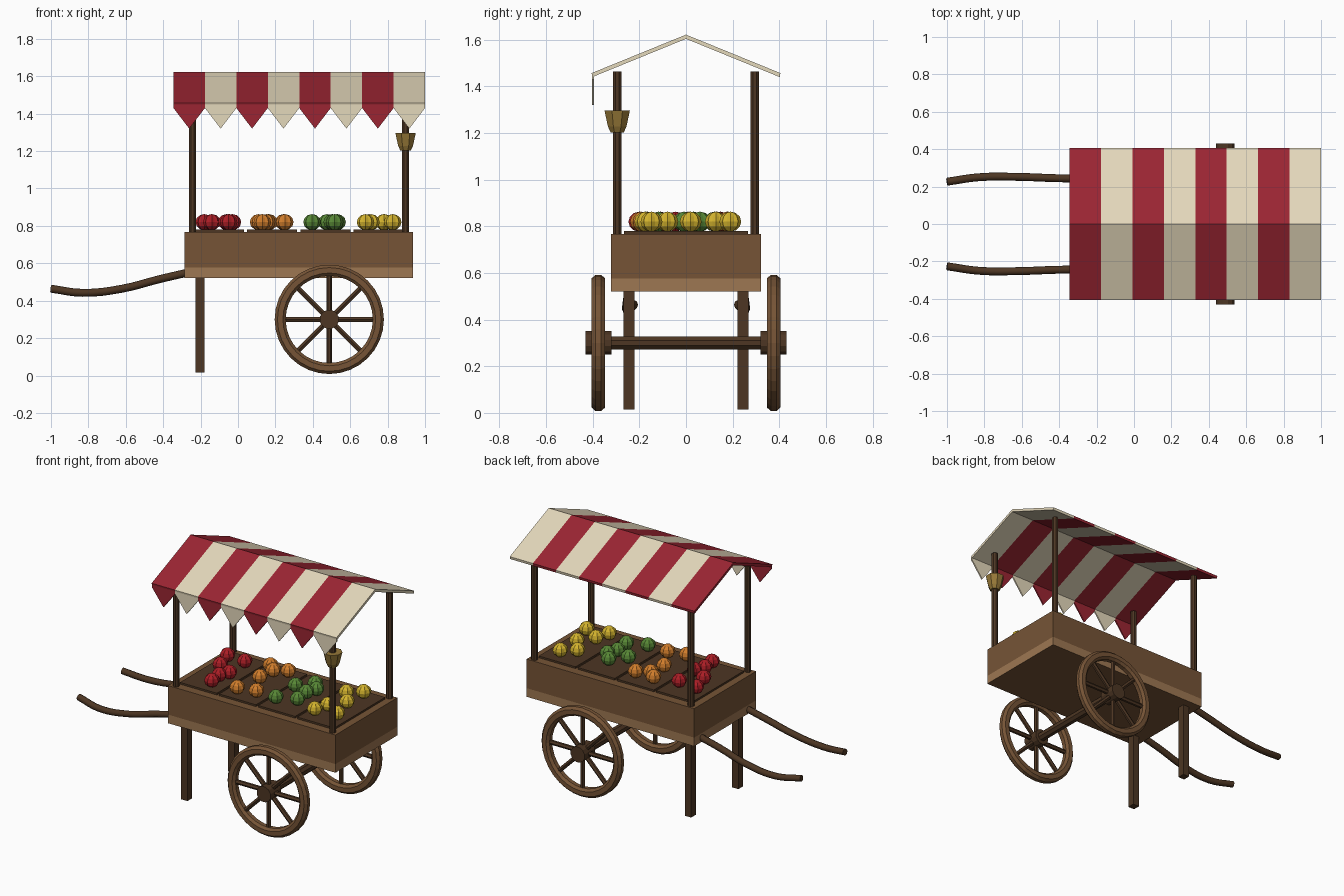
import bpy, bmesh, math
from mathutils import Vector, Matrix

if "Cube" in bpy.data.objects:
    bpy.data.objects.remove(bpy.data.objects["Cube"])


def material(name, r, g, b):
    m = bpy.data.materials.new(name)
    lin = [((c / 255 + 0.055) / 1.055) ** 2.4 for c in (r, g, b)]
    m.diffuse_color = (*lin, 1)
    m.use_nodes = True
    m.node_tree.nodes["Principled BSDF"].inputs["Base Color"].default_value = m.diffuse_color
    return m


RED = material("canopy_red", 155, 37, 50)
CREAM = material("canopy_cream", 228, 216, 187)
BROWN = material("wood_brown", 118, 84, 54)
LIGHT = material("wood_light", 158, 119, 82)
DARK = material("wood_dark", 77, 54, 35)
BRASS = material("brass", 150, 120, 56)
FRUITS = {"red": material("produce_red", 172, 30, 38),
          "orange": material("produce_orange", 210, 126, 44),
          "green": material("produce_green", 88, 136, 54),
          "yellow": material("produce_yellow", 212, 180, 46)}


def finish(name, bm, *mats):
    bmesh.ops.recalc_face_normals(bm, faces=bm.faces[:])
    me = bpy.data.meshes.new(name)
    bm.to_mesh(me)
    bm.free()
    for m in mats:
        me.materials.append(m)
    ob = bpy.data.objects.new(name, me)
    bpy.context.collection.objects.link(ob)
    return ob


def add_box(bm, lo, hi):
    lo, hi = Vector(lo), Vector(hi)
    mat = Matrix.Translation((lo + hi) / 2) @ Matrix.Diagonal((*(hi - lo), 1))
    bmesh.ops.create_cube(bm, size=1, matrix=mat)


def box(name, lo, hi, mat):
    bm = bmesh.new()
    add_box(bm, lo, hi)
    return finish(name, bm, mat)


def add_rod(bm, a, b, r, sides=8):
    a, b = Vector(a), Vector(b)
    rot = (b - a).to_track_quat('Z', 'Y').to_matrix().to_4x4()
    twist = Matrix.Rotation(math.pi / sides, 4, 'Z')
    bmesh.ops.create_cone(bm, cap_ends=True, segments=sides, radius1=r, radius2=r,
                          depth=(b - a).length,
                          matrix=Matrix.Translation((a + b) / 2) @ rot @ twist)


def rod(name, a, b, r, mat, sides=8):
    bm = bmesh.new()
    add_rod(bm, a, b, r, sides)
    return finish(name, bm, mat)


def prism(name, outline, offset, mat):
    """Extrude a flat outline by an offset vector."""
    bm = bmesh.new()
    f = bm.faces.new([bm.verts.new(p) for p in outline])
    ext = bmesh.ops.extrude_face_region(bm, geom=[f])
    bmesh.ops.translate(bm, vec=offset,
                        verts=[v for v in ext["geom"] if isinstance(v, bmesh.types.BMVert)])
    return finish(name, bm, mat)


# Cart body with a lighter band around the bottom
bm = bmesh.new()
add_box(bm, (-0.285, -0.322, 0.52), (0.935, 0.322, 0.768))
bmesh.ops.bisect_plane(bm, geom=bm.verts[:] + bm.edges[:] + bm.faces[:],
                       plane_co=(0, 0, 0.577), plane_no=(0, 0, 1))
for f in bm.faces:
    if f.calc_center_median().z < 0.577 and abs(f.normal.z) < 0.5:
        f.material_index = 1
finish("cart_body", bm, BROWN, LIGHT)

# Display trays and produce
SPOTS = {
    "red": [(-.18, .148), (-.046, .136), (-.14, .016), (-.03, -.046), (-.05, -.2), (-.06, -.11)],
    "orange": [(.11, .18), (.244, .175), (.153, .009), (.165, .13), (.13, -.193), (.25, -.165)],
    "green": [(.476, .123), (.396, .032), (.504, -.009), (.396, -.171), (.517, -.118), (.53, .06)],
    "yellow": [(.782, .19), (.70, .128), (.78, .02), (.711, -.08), (.682, -.175), (.827, -.148)],
}
for i, (colour, spots) in enumerate(SPOTS.items()):
    cx = -0.1025 + 0.285 * i
    box(colour + "_tray", (cx - 0.134, -0.265, 0.76), (cx + 0.134, 0.265, 0.78), DARK)
    bm = bmesh.new()
    for x, y in spots:
        new = bmesh.ops.create_uvsphere(bm, u_segments=16, v_segments=6, radius=1)["verts"]
        for v in new:
            lobe = round(math.atan2(v.co.y, v.co.x) / (math.pi / 8))
            k = 0.047 * (0.87 if lobe % 2 else 1)
            v.co = Vector((x + v.co.x * k, y + v.co.y * k, 0.82 + v.co.z * 0.043))
    finish(colour + "_produce", bm, FRUITS[colour])

# Corner posts
for x in (-0.243, 0.896):
    for y in (-0.295, 0.295):
        rod("post", (x, y, 0.76), (x, y, 1.465), 0.0205, DARK)

# Striped gable canopy with pointed flags along the front
X0, W = -0.345, 1.345 / 8
for i in range(8):
    a, b = X0 + i * W, X0 + (i + 1) * W
    mat = CREAM if i % 2 else RED
    section = [(-0.405, 1.457), (0, 1.622), (0.405, 1.457),
               (0.402, 1.440), (0, 1.604), (-0.402, 1.440)]
    prism("canopy_stripe", [(a, y, z) for y, z in section], (W, 0, 0), mat)
    flag = [(a, 1.447), (b, 1.447), (b, 1.43), ((a + b) / 2, 1.32), (a, 1.43)]
    prism("canopy_flag", [(x, -0.403, z) for x, z in flag], (0, 0.009, 0), mat)

# Lantern on the front right post
bm = bmesh.new()
rings = []
for r, z in ((0.03, 1.202), (0.043, 1.228), (0.059, 1.297)):
    rings.append([bm.verts.new((0.896 + r * math.cos(t), -0.295 + r * math.sin(t), z))
                  for t in [(k + 0.5) * math.pi / 4 for k in range(8)]])
for lo, hi in zip(rings, rings[1:]):
    for k in range(8):
        j = (k + 1) % 8
        bm.faces.new((lo[k], lo[j], hi[j], hi[k]))
bm.faces.new(rings[0])
bm.faces.new(rings[-1])
finish("lantern", bm, BRASS)

# Wheels: bevelled rim, spokes and hub
CX, CZ, N = 0.488, 0.30, 32
SECTION = [(0.292, 0.012), (0.277, 0.029), (0.248, 0.029), (0.233, 0.014),
           (0.233, -0.014), (0.248, -0.029), (0.277, -0.029), (0.292, -0.012)]
for s in (-1, 1):
    cy = 0.376 * s
    bm = bmesh.new()
    loops = []
    for k in range(N):
        t = 2 * math.pi * k / N
        loops.append([bm.verts.new((CX + r * math.cos(t), cy + y, CZ + r * math.sin(t)))
                      for r, y in SECTION])
    for k in range(N):
        p, q = loops[k], loops[(k + 1) % N]
        for m in range(len(SECTION)):
            n = (m + 1) % len(SECTION)
            bm.faces.new((p[m], p[n], q[n], q[m]))
    finish("wheel_rim", bm, BROWN)
    bm = bmesh.new()
    for k in range(4):
        d = Vector((math.cos(k * math.pi / 4), 0, math.sin(k * math.pi / 4))) * 0.24
        c = Vector((CX, cy, CZ))
        add_rod(bm, c - d, c + d, 0.015, 6)
    finish("wheel_spokes", bm, DARK)
    rod("wheel_hub", (CX, 0.32 * s, CZ), (CX, 0.43 * s, CZ), 0.052, DARK, 12)
    # Rear legs
    box("leg", (-0.226, 0.245 * s - 0.024, 0.015), (-0.18, 0.245 * s + 0.024, 0.53), DARK)
    # Curved pull handles
    cu = bpy.data.curves.new("handle", 'CURVE')
    cu.dimensions = '3D'
    cu.bevel_depth = 0.021
    cu.bevel_resolution = 2
    cu.use_fill_caps = True
    cu.resolution_u = 4
    path = [(-1.0, .226, .464), (-.83, .25, .442), (-.62, .252, .464),
            (-.42, .245, .515), (-.27, .243, .55)]
    sp = cu.splines.new('BEZIER')
    sp.bezier_points.add(len(path) - 1)
    for bp, (x, y, z) in zip(sp.bezier_points, path):
        bp.co = (x, y * s, z)
        bp.handle_left_type = bp.handle_right_type = 'AUTO'
    cu.materials.append(DARK)
    bpy.context.collection.objects.link(bpy.data.objects.new("handle", cu))

# Axle
rod("axle", (CX, -0.33, CZ), (CX, 0.33, CZ), 0.03, DARK)
